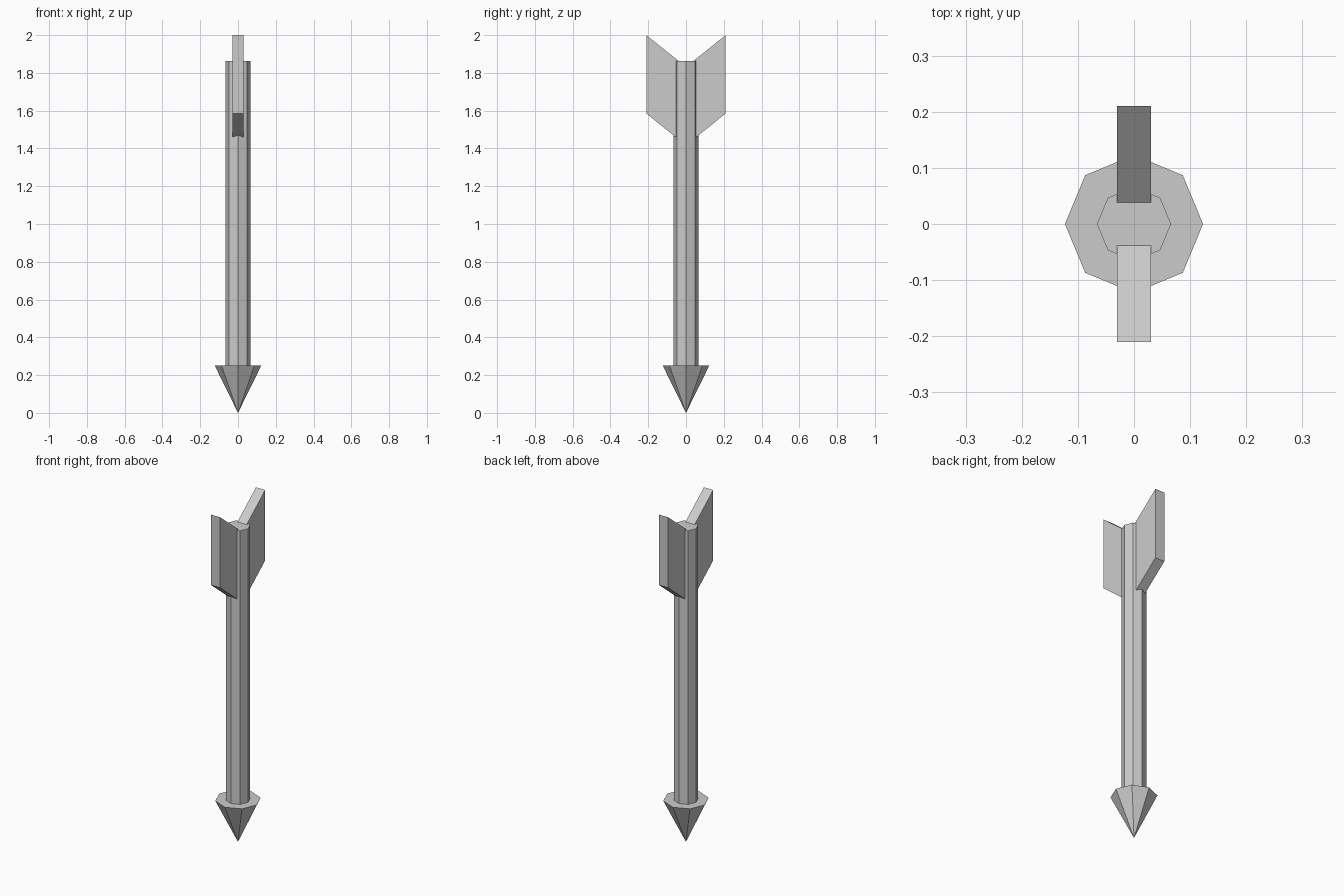
import bpy
import bmesh
import math

if "Cube" in bpy.data.objects:
    bpy.data.objects.remove(bpy.data.objects["Cube"])

grey = bpy.data.materials.new("light grey")
grey.diffuse_color = (0.6, 0.6, 0.6, 1)
grey.use_nodes = True
grey.node_tree.nodes["Principled BSDF"].inputs["Base Color"].default_value = grey.diffuse_color


def finish(name, bm):
    bmesh.ops.recalc_face_normals(bm, faces=bm.faces)
    mesh = bpy.data.meshes.new(name)
    bm.to_mesh(mesh)
    bm.free()
    mesh.materials.append(grey)
    obj = bpy.data.objects.new(name, mesh)
    bpy.context.collection.objects.link(obj)
    return obj


def octagon(bm, radius, z):
    return [bm.verts.new((radius * math.cos(i * math.pi / 4),
                          radius * math.sin(i * math.pi / 4), z)) for i in range(8)]


def extrude(bm, face, offset):
    new = bmesh.ops.extrude_face_region(bm, geom=[face])["geom"]
    verts = [g for g in new if isinstance(g, bmesh.types.BMVert)]
    bmesh.ops.translate(bm, verts=verts, vec=offset)


# Arrowhead: eight-sided cone pointing down
bm = bmesh.new()
ring = octagon(bm, 0.123, 0.25)
tip = bm.verts.new((0, 0, 0))
bm.faces.new(ring)
for i in range(8):
    bm.faces.new((ring[i], tip, ring[(i + 1) % 8]))
finish("arrowhead", bm)

# Shaft: eight-sided prism
bm = bmesh.new()
base = bm.faces.new(octagon(bm, 0.066, 0.25))
extrude(bm, base, (0, 0, 1.612))
finish("shaft", bm)

# Fletching: a slanted thick fin on the front and the back
profile = [(0.038, 1.447), (0.21, 1.585), (0.21, 2.0), (0.038, 1.862)]
for name, side in (("front_fin", -1), ("back_fin", 1)):
    bm = bmesh.new()
    face = bm.faces.new([bm.verts.new((-0.03, side * y, z)) for y, z in profile])
    extrude(bm, face, (0.06, 0, 0))
    finish(name, bm)
